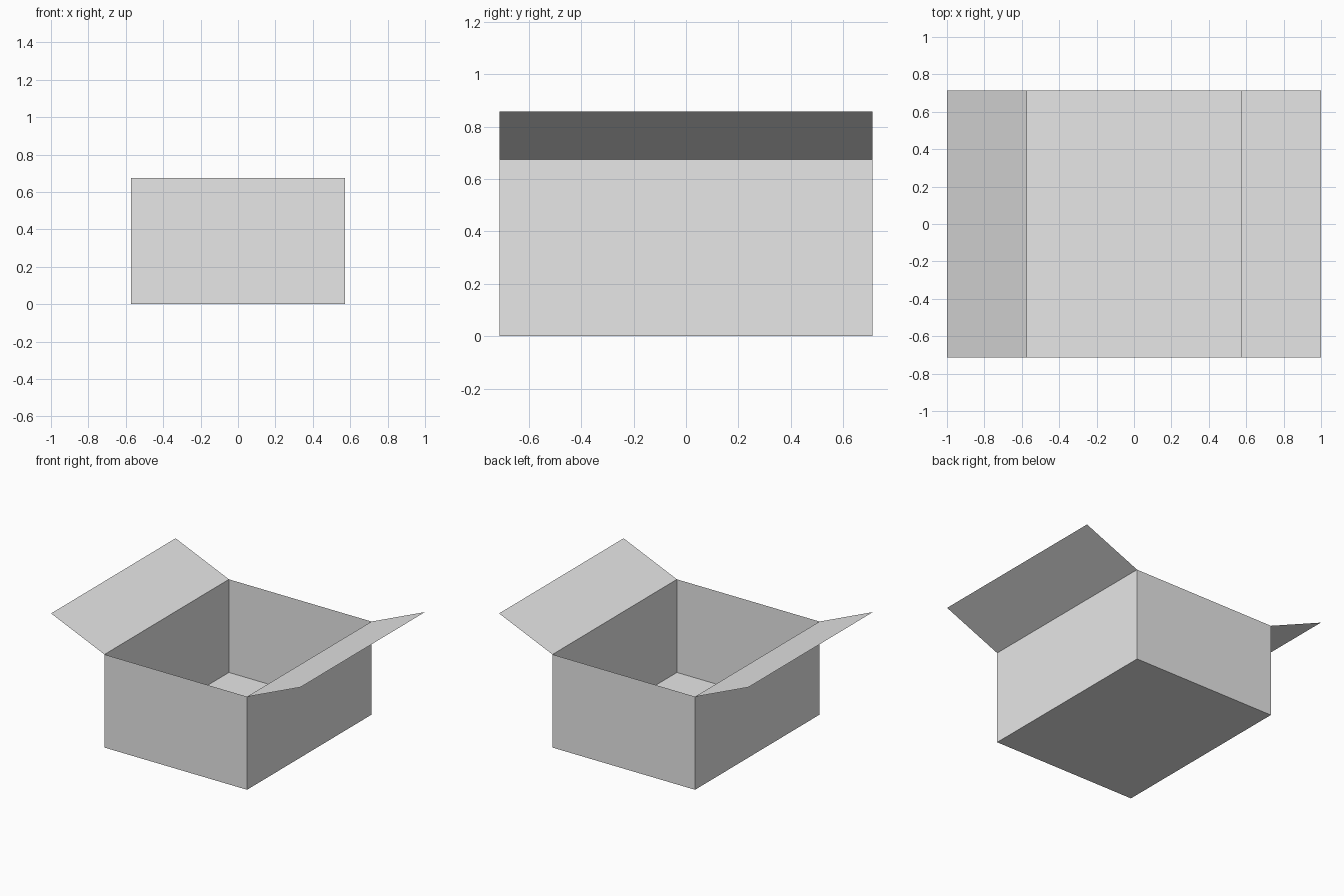
import bpy
import bmesh

if "Cube" in bpy.data.objects:
    bpy.data.objects.remove(bpy.data.objects["Cube"], do_unlink=True)

HALF_X, HALF_Y, HEIGHT = 0.572, 0.713, 0.675
FLAP_X, FLAP_Z = 1.0, 0.858

card = bpy.data.materials.new("light_grey_card")
card.use_nodes = True
grey = (0.8, 0.8, 0.8, 1.0)
card.diffuse_color = grey
card.node_tree.nodes["Principled BSDF"].inputs["Base Color"].default_value = grey


def add_object(name, bm):
    mesh = bpy.data.meshes.new(name)
    bm.to_mesh(mesh)
    bm.free()
    mesh.materials.append(card)
    obj = bpy.data.objects.new(name, mesh)
    bpy.context.collection.objects.link(obj)
    return obj


# Thin-walled box body, open at the top
bm = bmesh.new()
bmesh.ops.create_cube(bm, size=1)
bmesh.ops.scale(bm, vec=(2 * HALF_X, 2 * HALF_Y, HEIGHT), verts=bm.verts)
bmesh.ops.translate(bm, vec=(0, 0, HEIGHT / 2), verts=bm.verts)
bm.normal_update()
lid = [f for f in bm.faces if f.normal.z > 0.9]
bmesh.ops.delete(bm, geom=lid, context="FACES_ONLY")
add_object("box_body", bm)

# Flaps folded outward along both long edges, facing up
for name, side in (("left_flap", 1), ("right_flap", -1)):
    bm = bmesh.new()
    corners = [(side * HALF_X, -HALF_Y, HEIGHT), (side * FLAP_X, -HALF_Y, FLAP_Z),
               (side * FLAP_X, HALF_Y, FLAP_Z), (side * HALF_X, HALF_Y, HEIGHT)]
    face = bm.faces.new([bm.verts.new(c) for c in corners])
    face.normal_update()
    if face.normal.z < 0:
        face.normal_flip()
    add_object(name, bm)
